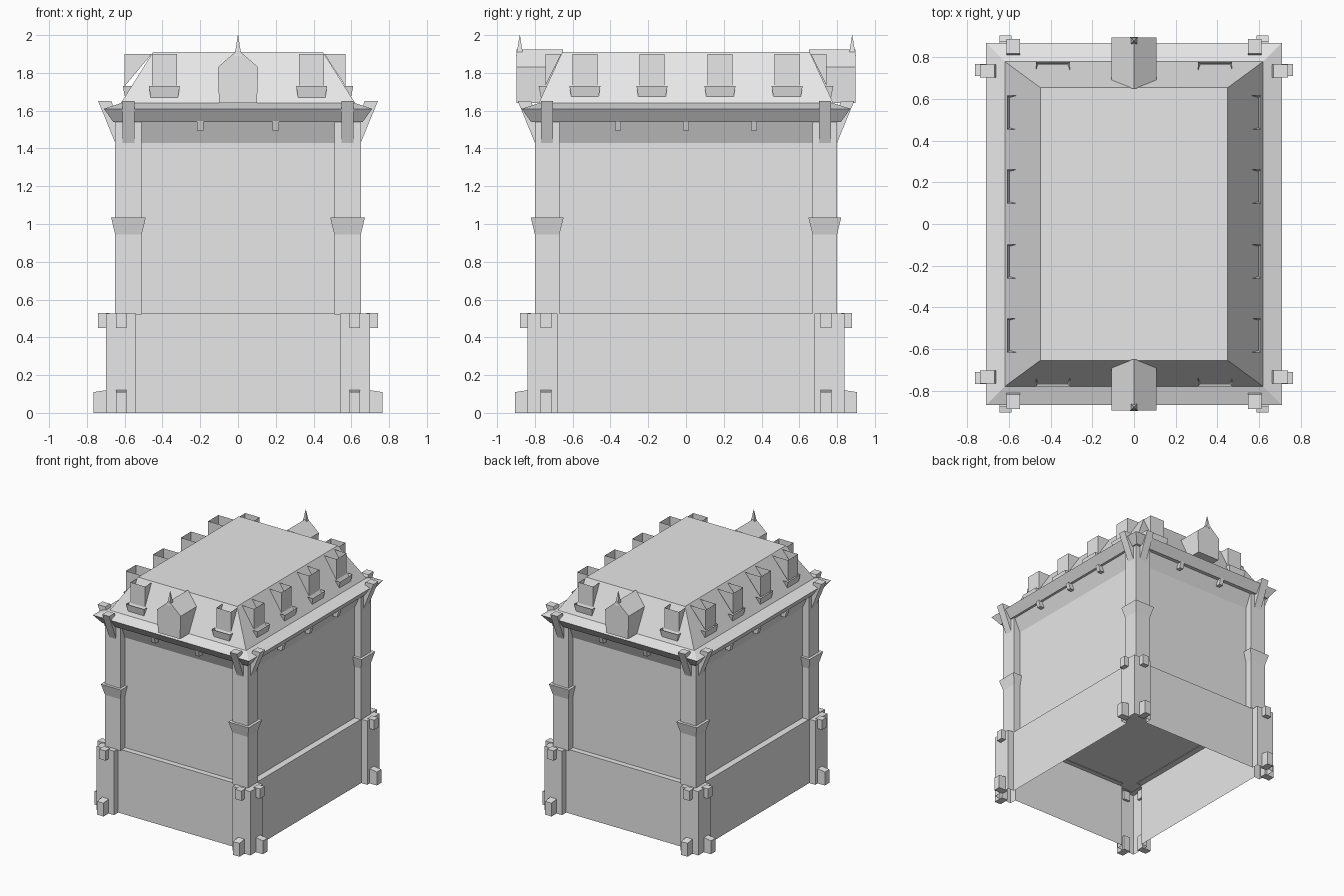
import bpy
import bmesh

cube = bpy.data.objects.get("Cube")
if cube:
    bpy.data.objects.remove(cube, do_unlink=True)

stone = bpy.data.materials.new("grey_stone")
stone.use_nodes = True
GREY = (0.8, 0.8, 0.8, 1)
stone.diffuse_color = GREY
stone.node_tree.nodes["Principled BSDF"].inputs["Base Color"].default_value = GREY


def finish(name, bm):
    bmesh.ops.recalc_face_normals(bm, faces=bm.faces[:])
    mesh = bpy.data.meshes.new(name)
    bm.to_mesh(mesh)
    bm.free()
    mesh.materials.append(stone)
    bpy.context.collection.objects.link(bpy.data.objects.new(name, mesh))


def loft(name, rings, bottom=True, top=True):
    """Skin a stack of closed rings, with optional end caps."""
    bm = bmesh.new()
    loops = [[bm.verts.new(p) for p in ring] for ring in rings]
    n = len(loops[0])
    for a, b in zip(loops, loops[1:]):
        for i in range(n):
            j = (i + 1) % n
            bm.faces.new((a[i], a[j], b[j], b[i]))
    if bottom:
        bm.faces.new(loops[0][::-1])
    if top:
        bm.faces.new(loops[-1])
    finish(name, bm)


def rect(x0, x1, y0, y1, z):
    return [(x0, y0, z), (x1, y0, z), (x1, y1, z), (x0, y1, z)]


def notched(px, py, ix, iy, wx, wy, z):
    """Rectangle whose corner posts (px, py) stand proud of the walls (wx, wy)."""
    ring = []
    for sx, sy in ((1, 1), (-1, 1), (-1, -1), (1, -1)):
        corner = [(wx, iy), (px, iy), (px, py), (ix, py), (ix, wy)]
        if sx * sy < 0:
            corner.reverse()
        ring += [(sx * x, sy * y, z) for x, y in corner]
    return ring


def place(side, u, d, z):
    """u runs along a side, d is the distance out from the centre."""
    return {"front": (u, -d, z), "back": (-u, d, z),
            "right": (d, u, z), "left": (-d, -u, z)}[side]


def block(name, side, u, half, profile, **caps):
    """Extrude a (distance, height) profile along a side."""
    loft(name, [[place(side, u + s * half, d, z) for d, z in profile]
                for s in (-1, 1)], **caps)


# Hollow plinth, open below
loft("plinth", [notched(0.70, 0.84, 0.54, 0.68, 0.645, 0.785, z) for z in (0, 0.525)],
     bottom=False)

# Tall walls with corner posts and a flared top
loft("tower_walls", [notched(0.65, 0.80, 0.51, 0.67, w, w + 0.15, z)
                     for w, z in ((0.59, 0.52), (0.59, 1.43), (0.64, 1.54))],
     bottom=False, top=False)

# Cornice and hipped roof
loft("cornice_and_roof", [rect(-x, x, -y, y, z) for x, y, z in (
    (0.58, 0.73, 1.54), (0.66, 0.82, 1.54), (0.71, 0.87, 1.61),
    (0.62, 0.78, 1.64), (0.45, 0.655, 1.91))], bottom=False)

# Flared collars half way up the posts
for sx in (-1, 1):
    for sy in (-1, 1):
        loft("post_collar", [rect(sx * (0.51 - g), sx * (0.65 + g),
                                  sy * (0.67 - g), sy * (0.80 + g), z)
                             for g, z in ((0, 0.945), (0.022, 1.035))])

# Blocks and brackets on every corner post
for side in ("front", "back", "right", "left"):
    end = side in ("front", "back")
    base, post = (0.84, 0.80) if end else (0.70, 0.65)
    foot_u = 0.618 if end else 0.74
    bracket_u = 0.58 if end else 0.735
    for s in (-1, 1):
        block("foot_block", side, s * foot_u, 0.029, [
            (base - 0.02, 0), (base + 0.065, 0), (base + 0.065, 0.11), (base - 0.02, 0.123)])
        block("plinth_block", side, s * foot_u, 0.029, [
            (base - 0.02, 0.45), (base + 0.04, 0.45), (base + 0.04, 0.53), (base - 0.02, 0.53)])
        block("eave_bracket", side, s * bracket_u, 0.032, [
            (post - 0.01, 1.43), (post, 1.43), (post + 0.09, 1.65),
            (post + 0.02, 1.65), (post - 0.01, 1.56)])

    # Small corbels under the cornice
    for u in ((-0.2, 0.2) if end else (-0.36, 0, 0.36)):
        block("corbel", side, u, 0.017, [
            (post - 0.05, 1.495), (post + 0.01, 1.495),
            (post + 0.025, 1.545), (post - 0.05, 1.545)])

    # Open topped dormers with tapered sills
    for u in ((-0.39, 0.39) if end else (-0.535, -0.18, 0.18, 0.535)):
        plate = {"right": 0.568, "left": 0.60}.get(side, 0.745)
        roof_top = 0.66 if end else 0.457
        sill = 0.78 if end else 0.61
        bm = bmesh.new()
        a, b = [[bm.verts.new(place(side, u + s * 0.066, d, z)) for d, z in (
            (plate, 1.73), (plate, 1.90), (roof_top, 1.90))] for s in (-1, 1)]
        bm.faces.new((a[0], b[0], b[1], a[1]))
        bm.faces.new(a)
        bm.faces.new(b)
        finish("dormer", bm)
        inner = sill - 0.05
        loft("dormer_sill", [
            [place(side, u + s * w, d, z) for s, d in (
                (-1, inner), (1, inner), (1, out), (-1, out))]
            for w, out, z in ((0.072, sill - 0.012, 1.67), (0.082, sill, 1.73))],
            top=False)

# Gabled centre dormers with a spike, front and back
for side in ("front", "back"):
    gable = [(-0.1, 1.64), (0.1, 1.64), (0.107, 1.83), (0, 1.923), (-0.107, 1.83)]
    loft("gable_dormer", [[place(side, u, d, z) for u, z in gable]
                          for d in (0.65, 0.897)])
    loft("gable_spike", [[place(side, u * r, 0.88 + v * r, z)
                          for u, v in ((-1, -1), (1, -1), (1, 1), (-1, 1))]
                         for r, z in ((0.019, 1.89), (0.01, 1.94), (0.001, 2.0))])
